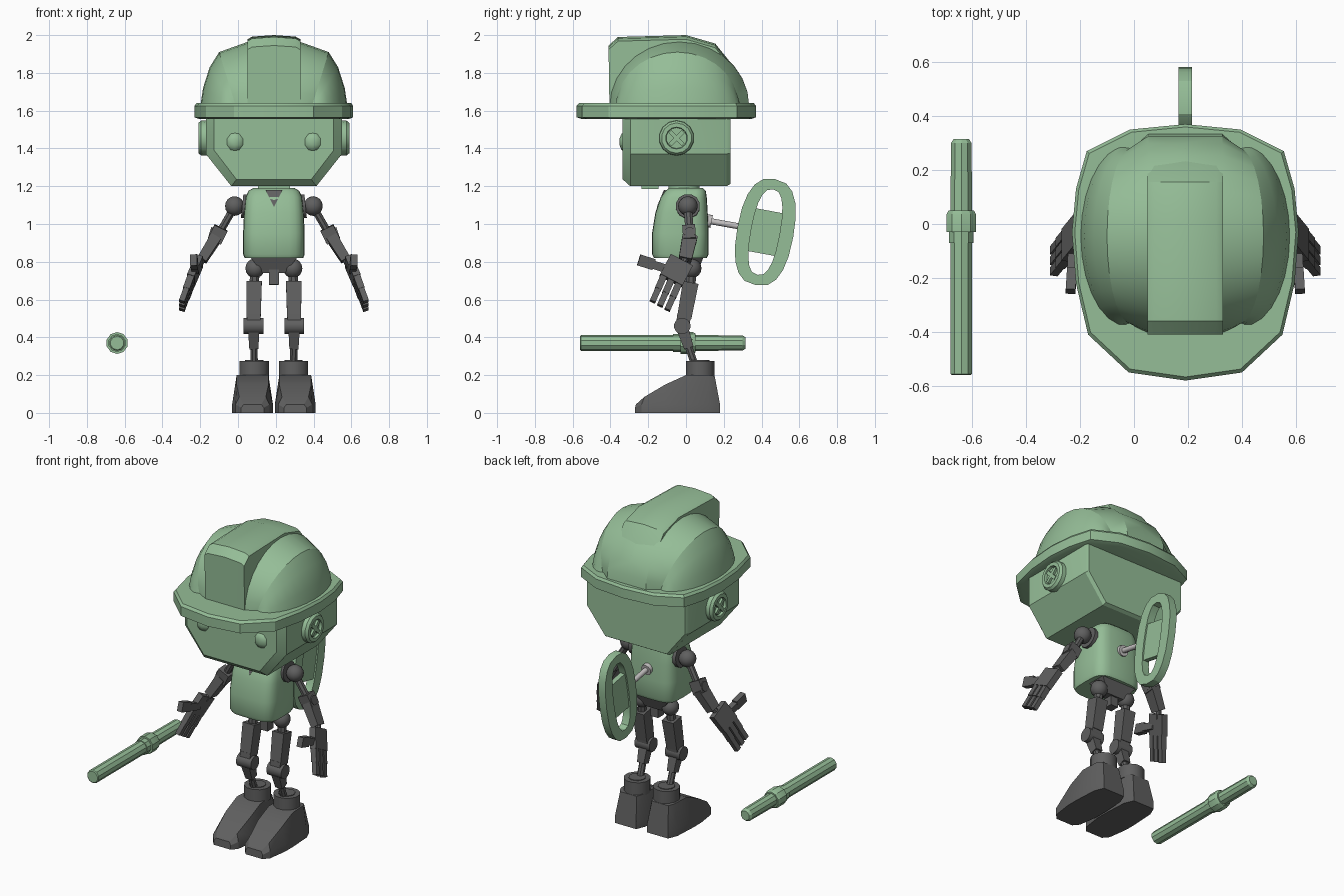
import bpy, bmesh, math
from mathutils import Vector

if "Cube" in bpy.data.objects:
    bpy.data.objects.remove(bpy.data.objects["Cube"])

CX = 0.19  # centre line of the figure


def material(name, rgb):
    m = bpy.data.materials.new(name)
    m.use_nodes = True
    m.diffuse_color = (*rgb, 1)
    m.node_tree.nodes["Principled BSDF"].inputs["Base Color"].default_value = (*rgb, 1)
    return m


GREEN = material("soft green", (0.30, 0.51, 0.31))
GREY = material("dark grey", (0.115, 0.115, 0.115))
STEEL = material("light grey", (0.55, 0.53, 0.53))


def finish(name, bm, mat, angle=30):
    bmesh.ops.remove_doubles(bm, verts=bm.verts, dist=0.0002)
    bmesh.ops.recalc_face_normals(bm, faces=bm.faces)
    me = bpy.data.meshes.new(name)
    bm.to_mesh(me)
    bm.free()
    me.materials.append(mat)
    me.shade_smooth()
    me.set_sharp_from_angle(angle=math.radians(angle))
    ob = bpy.data.objects.new(name, me)
    bpy.context.scene.collection.objects.link(ob)
    return ob


def loft(name, rings, mat, caps=True, loop=False, open_ring=False, angle=30):
    """Skin a list of point rings."""
    bm = bmesh.new()
    rows = [[bm.verts.new(p) for p in r] for r in rings]
    n = len(rows[0])
    pairs = list(zip(rows, rows[1:])) + ([(rows[-1], rows[0])] if loop else [])
    for a, b in pairs:
        for i in range(n - 1 if open_ring else n):
            j = (i + 1) % n
            bm.faces.new((a[i], a[j], b[j], b[i]))
    if caps and not loop:
        bm.faces.new(rows[0])
        bm.faces.new(rows[-1])
    return finish(name, bm, mat, angle)


def strut(name, a, b, w, h, mat, n=4, taper=1.0):
    """Bar between two points; w is its half width along x, h across."""
    a, b = Vector(a), Vector(b)
    z = (b - a).normalized()
    x = Vector((0, 1, 0)) if abs(z.x) > 0.9 else Vector((1, 0, 0))
    x = (x - z * x.dot(z)).normalized()
    y = z.cross(x)
    k = 1 / math.cos(math.pi / n) if n == 4 else 1
    ts = [2 * math.pi * (i + 0.5) / n for i in range(n)]
    rings = [[p + x * (w * k * f * math.cos(t)) + y * (h * k * f * math.sin(t)) for t in ts]
             for p, f in ((a, 1), (b, taper))]
    return loft(name, rings, mat, angle=46 if n > 8 else 30)


def ball(name, c, r, mat, squash=1.0, seg=14):
    bm = bmesh.new()
    bmesh.ops.create_uvsphere(bm, u_segments=seg, v_segments=seg // 2 + 1, radius=r)
    for v in bm.verts:
        v.co = Vector(c) + Vector((v.co.x, v.co.y * squash, v.co.z))
    return finish(name, bm, mat, 50)


def lathe(name, profile, n, place, mat):
    """Spin (along, radius) pairs; place maps (along, u, v) to space."""
    ts = [2 * math.pi * (i + 0.5) / n for i in range(n)]
    return loft(name, [[place(l, r * math.cos(t), r * math.sin(t)) for t in ts]
                       for l, r in profile], mat)


# helmet brim
half = [(0, -.58), (.21, -.55), (.36, -.41), (.405, -.22), (.42, -.03),
        (.405, .13), (.365, .27), (.205, .35), (0, .37)]
plan = half + [(-x, y) for x, y in half[-2:0:-1]]
loft("helmet_brim", [[(CX + x * s, -.05 + (y + .05) * s, z) for x, y in plan]
                     for s, z in ((.94, 1.555), (1, 1.565), (1, 1.625), (.975, 1.64))], GREEN)

# helmet dome: centre band and folded side panels, as arches from front to back
ts = [math.pi * i / 14 for i in range(15)]
for s, side in ((1, "left"), (-1, "right")):
    def arch(d0, d1, mid, depth, top):
        return [(CX + s * (d0 + d1 * math.sin(t)), mid - depth * math.cos(t),
                 1.62 + top * math.sin(t)) for t in ts]
    loft("helmet_band_" + side, [arch(0, 0, -.035, .37, .35), arch(.137, 0, -.035, .37, .345),
         arch(.20, .09, -.045, .325, .29)], GREEN, caps=False, open_ring=True)
    loft("helmet_side_" + side, [arch(.20, .09, -.045, .325, .29), arch(.205, .135, -.045, .33, .21),
         arch(.21, .165, -.045, .335, .10), arch(.21, .18, -.045, .34, 0)],
         GREEN, caps=False, open_ring=True)

# helmet ridge
ridge = [(-.405, 1.6), (-.41, 1.945), (-.36, 1.99), (0, 2.0), (.155, 1.955), (.28, 1.8), (.335, 1.62)]
loft("helmet_ridge", [[(CX + d, y, z - (drop if z > 1.7 else 0)) for y, z in ridge]
                      for d, drop in ((-.14, .022), (-.115, .008), (0, 0), (.115, .008), (.14, .022))],
     GREEN)

# head with chamfered jaw
jaw = [(.36, 1.6), (.36, 1.37), (.225, 1.2), (-.225, 1.2), (-.36, 1.37), (-.36, 1.6)]
loft("head", [[(CX + x * f, y, 1.6 + (z - 1.6) * g) for x, z in jaw]
              for y, f, g in ((-.335, .88, .91), (-.295, 1, 1), (.215, 1, 1), (.235, .97, .97))], GREEN)
strut("chin_block", (CX, -.19, 1.185), (CX, -.19, 1.23), .085, .045, GREEN)
strut("neck", (CX, -.01, 1.14), (CX, -.01, 1.22), .085, .085, GREEN, 12)

# torso
def rounded(z, hw, yf, yb):
    out = []
    for i in range(24):
        c, q = math.cos(math.pi * i / 12), math.sin(math.pi * i / 12)
        out.append((CX + hw * math.copysign(abs(c) ** .5, c),
                    (yf + yb) / 2 + (yb - yf) / 2 * math.copysign(abs(q) ** .5, q), z))
    return out


loft("torso", [rounded(*r) for r in ((.82, .155, -.17, .11), (.84, .163, -.18, .12), (.95, .163, -.18, .12),
     (1.06, .158, -.162, .115), (1.14, .15, -.135, .11), (1.175, .135, -.11, .105),
     (1.19, .11, -.09, .09))], GREEN, angle=50)
loft("collar", [[(CX + x, y + off, z) for x, y, z in ((-.045, -.117, 1.18), (.045, -.117, 1.18), (0, -.155, 1.09))]
                for off in (0, .009)], GREY)
strut("pelvis", (CX, .03, .83), (CX, .03, .74), .13, .065, GREY, 4, .45)
strut("pelvis_tip", (CX, .02, .76), (CX, .02, .68), .027, .03, GREY)

# mirrored parts
for s, side in ((1, "left"), (-1, "right")):
    def P(d, y, z):
        return (CX + s * d, y, z)

    def bar(name, a, b, w, h, n=4, taper=1.0, mat=GREY):
        return strut(name + "_" + side, P(*a), P(*b), w, h, mat, n, taper)

    # eyes and ears
    ball("eye_" + side, P(.206, -.325, 1.435), .052, GREEN, .55, 8)
    lathe("ear_" + side, ((.33, .095), (.385, .092), (.4, .08), (.4, .058), (.384, .055)), 14,
          lambda l, u, v: P(l, -.05 + u, 1.455 + v), GREEN)
    for k in (1, -1):
        bar("ear_screw", (.39, -.085, 1.455 - .035 * k), (.39, -.015, 1.455 + .035 * k), .008, .011, mat=GREEN)

    # arm
    bar("armhole", (.12, .01, 1.09), (.168, .01, 1.095), .065, .065, 12)
    ball("shoulder_" + side, P(.208, .01, 1.095), .052, GREY)
    bar("upper_arm", (.215, .01, 1.08), (.29, .02, .95), .021, .024, 8)
    bar("elbow", (.28, .015, .98), (.315, .02, .91), .038, .034)
    bar("elbow_pin", (.265, .02, .93), (.34, .02, .955), .03, .03, 10)
    bar("forearm", (.305, .02, .93), (.38, -.005, .81), .03, .04, 4, .85)
    bar("wrist", (.375, 0, .82), (.40, -.03, .775), .018, .018, 8)

    # hand
    bar("palm", (.395, -.025, .805), (.44, -.08, .70), .02, .066)
    for k in (-1, 0, 1):
        base = Vector((.437, -.078 + k * .039, .705 - k * .022))
        step = Vector((.026, -.031, -.071))
        bar(f"finger_{k + 2}_base", base, base + step, .018, .018)
        bar(f"finger_{k + 2}_tip", base + step, base + step * 1.95, .015, .016)
    bar("thumb_base", (.415, -.08, .755), (.42, -.175, .785), .018, .022)
    bar("thumb_tip", (.42, -.17, .785), (.425, -.25, .81), .018, .03)

    # leg
    ball("hip_" + side, P(.10, .03, .765), .052, GREY)
    bar("hip_rod", (.10, .03, .76), (.105, .025, .67), .027, .027, 8)
    bar("thigh", (.105, .025, .69), (.107, -.01, .50), .041, .042, 4, .9)
    bar("knee", (.055, -.02, .46), (.16, -.02, .46), .044, .044, 12)
    bar("knee_link", (.107, -.01, .52), (.107, -.02, .44), .036, .036)
    bar("shin_top", (.107, -.02, .45), (.106, .015, .345), .03, .032, 4, .8)
    bar("shin", (.106, .01, .36), (.104, .055, .23), .021, .021, 8)

    # boot
    bar("boot_cuff", (.104, .075, .19), (.104, .075, .275), .08, .078, 12)
    bar("boot_lining", (.104, .075, .27), (.104, .075, .279), .05, .05, 12)
    stations = ((-.27, .06, .045, -.265), (-.235, .09, .085, -.22), (-.11, .108, .15, -.11),
                (-.03, .108, .2, 0), (.12, .1, .2, .12), (.18, .075, .195, .152))
    loft("boot_" + side, [[P(.113 + x * hw, y + (yt - y) * f, z) for x, z, f in
         ((1, 0, 0), (1, min(.045, top * .6), 0), (.78, top, 1), (-.78, top, 1),
          (-1, min(.045, top * .6), 0), (-1, 0, 0))] for y, hw, top, yt in stations], GREY)

# wind-up key on the back
axis, across = Vector((0, .18, .984)), Vector((0, .984, -.18))
centre = Vector((CX, .42, .957))


def oval(hw, hh, x):
    out = []
    for i in range(20):
        c, q = math.cos(math.pi * i / 10), math.sin(math.pi * i / 10)
        out.append(centre + Vector((x, 0, 0)) + across * hw * math.copysign(abs(c) ** .75, c)
                   + axis * hh * math.copysign(abs(q) ** .85, q))
    return out


loft("key_loop", [oval(.15, .285, -.025), oval(.15, .285, .025), oval(.076, .23, .025),
                  oval(.076, .23, -.025)], GREEN, loop=True)
strut("key_bridge", centre - axis * .115, centre + axis * .115, .016, .08, GREEN)
strut("key_shaft", (CX, .10, 1.02), (CX, .49, .95), .016, .016, STEEL, 10)
strut("key_socket", (CX, .10, 1.02), (CX, .135, 1.013), .034, .034, STEEL, 10)

# separate baton
lathe("baton", ((-.56, .036), (-.555, .042), (-.07, .042), (-.07, .047), (-.03, .047), (-.03, .058),
                (.035, .058), (.05, .05), (.05, .042), (.30, .04), (.315, .03)), 10,
      lambda l, u, v: (-.64 + u, l, .37 + v), GREEN)
